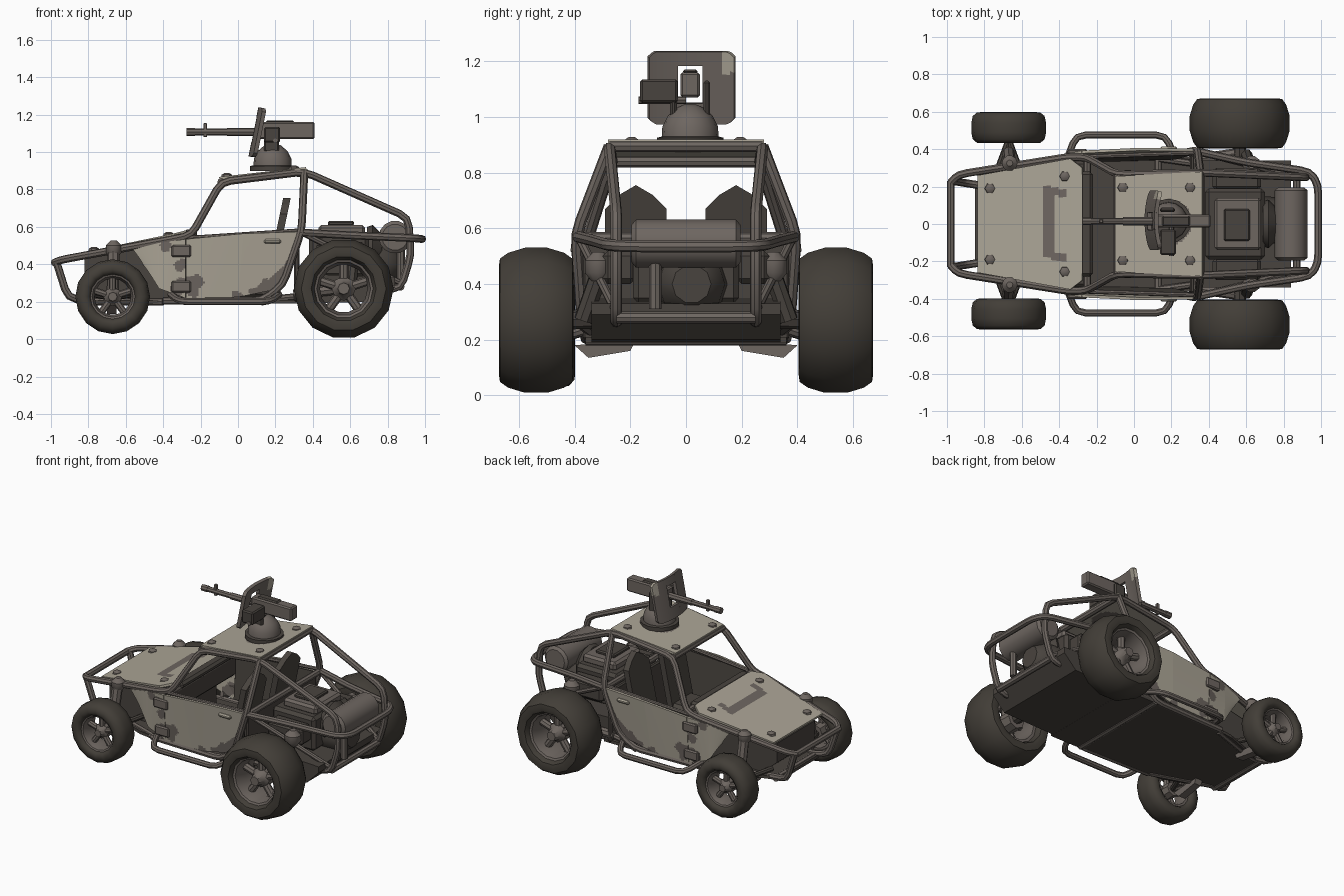
import bpy, bmesh, math
from mathutils import Vector as V

cube = bpy.data.objects.get("Cube")
if cube:
    bpy.data.objects.remove(cube)

def material(name, col):
    m = bpy.data.materials.new(name)
    m.use_nodes = True
    m.diffuse_color = (*col, 1)
    m.node_tree.nodes["Principled BSDF"].inputs["Base Color"].default_value = (*col, 1)
    return m

SAND = material("sand paint", (0.41, 0.375, 0.305))
BROWN = material("grey brown paint", (0.155, 0.133, 0.118))
DARK = material("dark metal", (0.066, 0.057, 0.049))
RUBBER = material("tyre rubber", (0.055, 0.048, 0.039))

def finish(name, bm, mats, smooth=False):
    bmesh.ops.recalc_face_normals(bm, faces=bm.faces)
    me = bpy.data.meshes.new(name)
    bm.to_mesh(me)
    bm.free()
    for m in mats:
        me.materials.append(m)
    ob = bpy.data.objects.new(name, me)
    bpy.context.collection.objects.link(ob)
    if smooth:
        bpy.ops.object.select_all(action='DESELECT')
        ob.select_set(True)
        bpy.context.view_layer.objects.active = ob
        bpy.ops.object.shade_smooth_by_angle(angle=math.radians(40))
    return ob

def prism(name, pts, vec, mat):
    """Flat outline pushed along a vector."""
    bm = bmesh.new()
    f = bm.faces.new([bm.verts.new(p) for p in pts])
    r = bmesh.ops.extrude_face_region(bm, geom=[f], use_keep_orig=True)
    bmesh.ops.translate(bm, vec=vec, verts=[v for v in r["geom"] if isinstance(v, bmesh.types.BMVert)])
    return finish(name, bm, [mat])

def side_prism(name, xz, y0, y1, mat):
    return prism(name, [(x, y0, z) for x, z in xz], (0, y1 - y0, 0), mat)

def box(name, lo, hi, mat, bevel=0.008):
    (x0, y0, z0), (x1, y1, z1) = lo, hi
    ob = side_prism(name, [(x0, z0), (x1, z0), (x1, z1), (x0, z1)], y0, y1, mat)
    ob.modifiers.new("bevel", 'BEVEL').width = bevel

def lathe(name, prof, at, axis, mat, n=14, closed=False, flip=1):
    """Turn (radius, height) pairs around an axis."""
    bm = bmesh.new()
    rings = []
    for r, h in prof:
        ring = []
        for i in range(n):
            a = 2 * math.pi * i / n
            c, s, t = r * math.cos(a), r * math.sin(a), h * flip
            ring.append(bm.verts.new(V(at) + V({'x': (t, c, s), 'y': (c, t, s), 'z': (c, s, t)}[axis])))
        rings.append(ring)
    for a, b in zip(rings, rings[1:] + rings[:1] if closed else rings[1:]):
        for i in range(n):
            j = (i + 1) % n
            bm.faces.new((a[i], a[j], b[j], b[i]))
    if not closed:
        bm.faces.new(rings[0])
        bm.faces.new(rings[-1])
    return finish(name, bm, [mat], True)

def tube(name, pts, r=0.021, mat=BROWN, corner=0.05):
    """Round bar along a path with softened corners."""
    pts = [V(p) for p in pts]
    path = [pts[0]]
    for before, p, after in zip(pts, pts[1:], pts[2:]):
        a, b = before - p, after - p
        a = p + a.normalized() * min(corner, a.length * 0.4)
        b = p + b.normalized() * min(corner, b.length * 0.4)
        path += [a, (a + b + 2 * p) / 4, b]
    path.append(pts[-1])
    cu = bpy.data.curves.new(name, 'CURVE')
    cu.dimensions = '3D'
    cu.bevel_depth, cu.bevel_resolution, cu.use_fill_caps = r, 2, True
    sp = cu.splines.new('POLY')
    sp.points.add(len(path) - 1)
    for q, p in zip(sp.points, path):
        q.co = (*p, 1)
    tmp = bpy.data.objects.new(name + " path", cu)
    bm = bmesh.new()
    bm.from_mesh(bpy.data.meshes.new_from_object(tmp))
    bpy.data.objects.remove(tmp)
    finish(name, bm, [mat], True)

def rod(name, a, b, r, mat):
    tube(name, [a, b], r, mat)

def panel(name, A, B, nu, nv, rule, thick=0.015):
    """Sheet between two edges, painted by a rule on position."""
    def sample(P, t):
        t *= len(P) - 1
        i = min(int(t), len(P) - 2)
        return V(P[i]).lerp(V(P[i + 1]), t - i)
    bm = bmesh.new()
    g = [[bm.verts.new(sample(A, i / nu).lerp(sample(B, i / nu), j / nv))
          for j in range(nv + 1)] for i in range(nu + 1)]
    for i in range(nu):
        for j in range(nv):
            f = bm.faces.new((g[i][j], g[i + 1][j], g[i + 1][j + 1], g[i][j + 1]))
            f.material_index = int(rule(f.calc_center_median()))
    mod = finish(name, bm, [SAND, BROWN]).modifiers.new("thickness", 'SOLIDIFY')
    mod.thickness, mod.offset = thick, 0

def both(pts, s):
    return [(x, y * s, z) for x, y, z in pts]

def near(p, spots):
    wave = 1 + 0.2 * math.sin(60 * p.x + 40 * p.z)
    return any(math.hypot(p.x - x, p.z - z) < r * wave for x, z, r in spots)

# Belly, nose, tail and cabin walls
outline = [(-.85, .2), (-.5, .33), (-.3, .36), (.36, .36)]
prism("belly_plate", [(x, y, .19) for x, y in outline] + [(x, -y, .19) for x, y in outline[::-1]], (0, 0, .02), DARK)
side_prism("nose_box", [(-.82, .43), (-.82, .3), (-.7, .2), (-.3, .2), (-.3, .54)], -.2, .2, DARK)
side_prism("tail_tray", [(.33, .19), (.75, .2), (.84, .29), (.84, .33), (.33, .35)], -.34, .34, DARK)
box("bulkhead", (.3, -.37, .2), (.33, .37, .55), DARK)
box("dashboard", (-.35, -.34, .4), (-.24, .34, .555), DARK, .02)
box("dash_cowl", (-.29, -.28, .54), (-.22, .28, .585), DARK, .015)

# Painted hood and roof
def hood_paint(p):
    y = abs(p.y + .012 * math.sin(30 * p.x))
    return -.48 < p.x < -.37 and y < .195 and (p.x < -.415 or y > .15)
edge = [(-.835, .26, .455), (-.34, .35, .558), (-.275, .3, .575)]
panel("hood", edge, both(edge, -1), 48, 48, hood_paint)
edge = [(-.1, .255, .86), (.365, .28, .912)]
panel("roof", edge, both(edge, -1), 40, 40, lambda p: math.hypot(p.x - .19, p.y - .01) < .12)

for s in (1, -1):
    for x, y, z in [(-.77, .19, .47), (-.37, .255, .55), (-.06, .195, .865), (.3, .195, .905)]:
        lathe("panel_bolt", [(.03, 0), (.027, .014), (.014, .022)], (x, y * s, z), 'z', BROWN, 6)

    # Doors, side panels, hinges and handles
    top = [(-.278, .385, .535), (.03, .4, .565), (.335, .395, .575)]
    low = [(-.278, .36, .22), (0, .365, .225), (.22, .365, .27)]
    panel("door", both(top, s), both(low, s), 50, 30,
          lambda p: near(p, [(-.25, .29, .06), (.0, .23, .03), (.12, .24, .055), (.2, .28, .065), (.27, .36, .05)]))
    lining = [(-.27, .372, .53), (.32, .378, .56), (.22, .35, .28), (.0, .345, .23), (-.27, .345, .23)]
    prism("door_lining", both(lining, s), (0, -.006 * s, 0), DARK)
    top = [(-.56, .335, .48), (-.42, .36, .515), (-.28, .385, .535)]
    low = [(-.5, .335, .4), (-.42, .35, .27), (-.28, .36, .22)]
    panel("side_panel", both(top, s), both(low, s), 30, 30,
          lambda p: near(p, [(-.31, .28, .045), (-.38, .5, .03), (-.3, .4, .035)]))
    for z, y in ((.47, .385), (.28, .37)):
        box("door_hinge", (-.355, s * y - .015, z - .032), (-.25, s * y + .015, z + .032), BROWN)
    box("door_handle", (.14, s * .4 - .015, .51), (.23, s * .4 + .015, .535), SAND)

    # Tube frame
    tube("front_side_rail", both([(-.98, .22, .41), (-.94, .265, .425), (-.34, .36, .535), (-.25, .355, .555),
         (-.09, .265, .84), (.355, .275, .895), (.91, .25, .65), (.925, .25, .45), (.87, .25, .27), (.7, .25, .26)], s))
    tube("rear_pillar", both([(.355, .275, .895), (.34, .395, .58), (.24, .375, .29), (.13, .36, .205), (-.4, .345, .205)], s))
    tube("front_upright", both([(-.97, .23, .41), (-.91, .22, .22), (-.78, .2, .2), (-.4, .33, .2)], s))
    tube("side_step", both([(-.36, .34, .24), (-.31, .475, .2), (.17, .475, .2), (.22, .35, .24)], s), .019)
    tube("rear_side_rail", both([(.33, .39, .57), (.6, .33, .555), (.94, .28, .54), (.985, .21, .535), (.985, 0, .535)], s))
    for name, a, b, r in (("door_top_rail", (-.27, .36, .54), (.33, .38, .58), .012),
                          ("rear_brace", (.34, .385, .57), (.87, .25, .3), .016),
                          ("lower_rear_rail", (.13, .35, .21), (.85, .25, .28), .018)):
        rod(name, *both([a, b], s), r, BROWN)

    # Suspension
    prism("front_lower_arm", both([(-.7, .18, .2), (-.7, .4, .18), (-.7, .35, .135), (-.7, .2, .16)], s), (.05, 0, 0), BROWN)
    for x in (-.77, -.57):
        rod("front_arm", (x, .18 * s, .24), (-.67, .45 * s, .22), .017, DARK)
    rod("front_shock", (-.67, .38 * s, .23), (-.665, .33 * s, .48), .033, BROWN)
    rod("rear_axle", (.565, 0, .28), (.565, .54 * s, .27), .035, DARK)
    rod("trailing_arm", (.3, .34 * s, .24), (.565, .38 * s, .27), .028, BROWN)
    rod("rear_shock", (.6, .37 * s, .27), (.62, .3 * s, .47), .033, DARK)
    for name, at, r in (("front", (-.665, .325 * s, .48), .042), ("rear", (.63, .315 * s, .46), .05)):
        lathe(name + "_shock_cap", [(r * .5, -r), (r, -r * .4), (r, r * .5), (r * .4, r * 1.1)], at, 'z', BROWN, 10)

    # Wheels: tyre, rim, hub and spokes
    for name, c, hw, r, ri, sh, n in (("front", (-.67, .498 * s + .017, .227), .083, .2, .118, .96, 16),
                                      ("rear", (.565, .538 * s, .27), .134, .267, .155, .93, 14)):
        half = [(ri, hw * .72), (ri * 1.12, hw * .95), (r * .74, hw), (r * .85, hw * .97), (r * sh, hw * .75), (r, hw * .3)]
        lathe(name + "_tyre", half + [(a, -h) for a, h in reversed(half)], c, 'y', RUBBER, n, True)
        lathe(name + "_rim", [(ri * 1.02, hw * .75), (ri * .93, hw * .7), (ri * .82, hw * .1), (ri * .88, -hw * .7),
                              (ri * 1.02, -hw * .7)], c, 'y', BROWN, n, True, s)
        lathe(name + "_hub", [(ri * .4, -hw * .7), (ri * .42, hw * .2), (ri * .28, hw * .35), (ri * .2, hw * .7)],
              c, 'y', BROWN, 8, False, s)
        for k in range(5):
            a = 2 * math.pi * (k + .25) / 5
            d = V((math.cos(a), 0, math.sin(a))) * ri
            m = V(c) + V((0, s * hw * .1, 0))
            rod(name + "_spoke", m + d * .3, m + d * .86, ri * .16, BROWN)

    # Seats and engine cylinders
    ys = .18 * s
    shape = [(-.11, .27), (.11, .27), (.11, .67), (.06, .72), (0, .755), (-.06, .72), (-.11, .67)]
    prism("seat_back", [(.14 + (z - .27) * .21, ys + y, z) for y, z in shape], (.04, 0, 0), DARK)
    box("seat_cushion", (-.08, ys - .11, .22), (.19, ys + .11, .33), DARK, .02)
    box("cylinder_bank", (.42, s * .24 - .06, .4), (.68, s * .24 + .06, .52), DARK, .02)

# Cross bars
for x, y, z in [(-.98, .23, .41), (-.09, .265, .84), (.355, .275, .895), (-.25, .355, .55), (.87, .25, .28),
                (-.82, .22, .2), (.34, .38, .565), (.13, .36, .2)]:
    rod("cross_bar", (x, -y, z), (x, y, z), .021, BROWN)

# Engine, drum and exhaust
box("engine_block", (.38, -.19, .33), (.7, .19, .56), DARK, .02)
box("engine_cover", (.43, -.14, .55), (.68, .14, .61), BROWN, .015)
box("engine_vent", (.48, -.09, .605), (.62, .08, .632), DARK)
lathe("fan_housing", [(.12, 0), (.13, .03), (.08, .08)], (.69, 0, .48), 'x', DARK, 12)
lathe("rear_drum", [(.07, -.195), (.088, -.18), (.088, .18), (.07, .195)], (.84, 0, .545), 'y', BROWN, 14)
lathe("gearbox", [(.13, 0), (.12, .12), (.07, .17)], (.68, .02, .4), 'x', DARK, 10)
rod("exhaust_pipe", (.87, -.11, .48), (.87, -.11, .31), .022, BROWN)

# Gun mount
lathe("turret_ring", [(.12, 0), (.12, .025), (.1, .03)], (.185, .015, .9), 'z', DARK, 16)
lathe("turret_dome", [(.102, 0), (.1, .04), (.08, .08), (.045, .11), (.02, .12)], (.185, .015, .925), 'z', BROWN, 16)
for y in (-.045, .075):
    box("mount_cheek", (.14, y - .012, 1.0), (.22, y + .012, 1.13), DARK)

# Curved shield with clipped corners and a slot for the gun
def shield_edge(ys, z, side):
    zs = [z - side * max(0, abs(y - .02) - .135) for y in ys]
    return [(.068 + (h - .98) * .2 + (y - .02) ** 2, y, h) for y, h in zip(ys, zs)]
for y0, y1, z0, z1 in [(-.135, -.03, .975, 1.235), (.06, .175, .975, 1.235), (-.03, .06, 1.185, 1.235), (-.03, .06, .975, 1.05)]:
    ys = [y0 + (y1 - y0) * k / 8 for k in range(9)]
    panel("gun_shield", shield_edge(ys, z0, -1), shield_edge(ys, z1, 1), 8, 16,
          lambda p: p.y < .125 or p.z < 1.16, .022)

# Gun and ammunition box
box("gun_receiver", (.11, -.02, 1.07), (.41, .05, 1.16), BROWN)
box("receiver_cover", (.15, -.012, 1.155), (.3, .042, 1.17), DARK)
for name, x0, x1, r in (("gun_barrel", -.275, .13, .018), ("barrel_sleeve", -.06, .12, .022), ("muzzle", -.275, -.23, .021)):
    rod(name, (x0, .015, 1.107), (x1, .015, 1.107), r, BROWN)
box("front_sight", (-.185, .005, 1.08), (-.165, .025, 1.155), BROWN, .003)
box("ammo_box", (.14, -.165, 1.05), (.225, -.03, 1.135), DARK)
rod("side_handle", (.2, -.17, 1.06), (.2, 0, 1.06), .013, BROWN)
